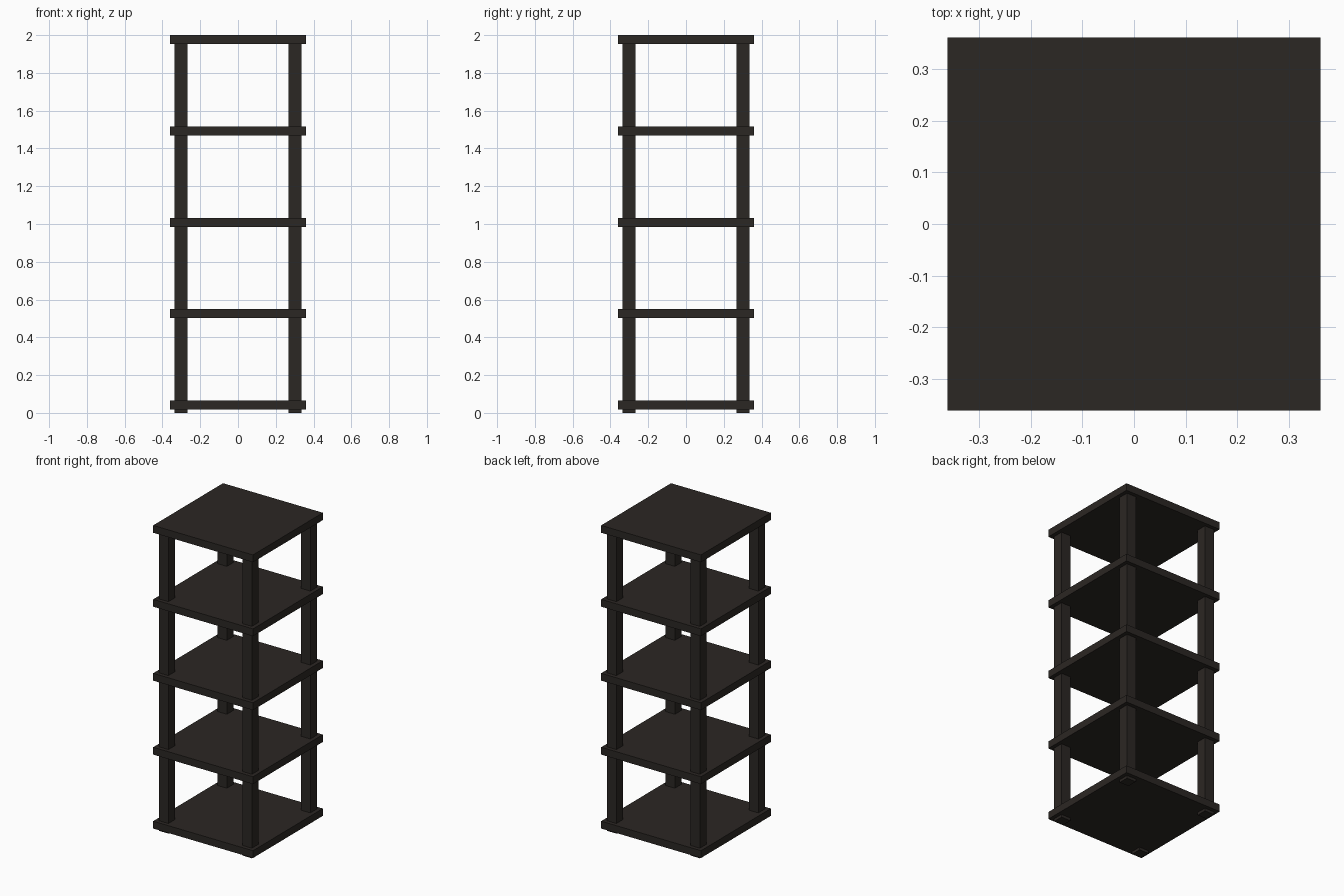
import bpy

if "Cube" in bpy.data.objects:
    bpy.data.objects.remove(bpy.data.objects["Cube"])

wood = bpy.data.materials.new("dark_wood")
wood.diffuse_color = (0.024, 0.020, 0.017, 1)
wood.use_nodes = True
wood.node_tree.nodes["Principled BSDF"].inputs["Base Color"].default_value = wood.diffuse_color


def box(name, center, size):
    bpy.ops.mesh.primitive_cube_add(size=1, location=center)
    ob = bpy.context.object
    ob.name = name
    ob.scale = size
    bpy.ops.object.transform_apply(location=False, rotation=False, scale=True)
    ob.data.materials.append(wood)
    return ob


HALF = 0.361        # half width of a shelf
THICK = 0.048       # shelf thickness
STEP = 0.4835       # distance between shelves
LEG = 0.068         # leg width
LEG_POS = 0.302     # leg centre offset

# Five square shelves, from the bottom one up to the top
for i in range(5):
    top = 2.0 - (4 - i) * STEP
    box(f"shelf_{i + 1}", (0, 0, top - THICK / 2), (2 * HALF, 2 * HALF, THICK))

# Four corner legs, poking out slightly as feet and ending under the top shelf
leg_height = 2.0 - THICK
for side, sx in (("left", -1), ("right", 1)):
    for end, sy in (("front", -1), ("back", 1)):
        box(f"{end}_{side}_leg", (sx * LEG_POS, sy * LEG_POS, leg_height / 2),
            (LEG, LEG, leg_height))
